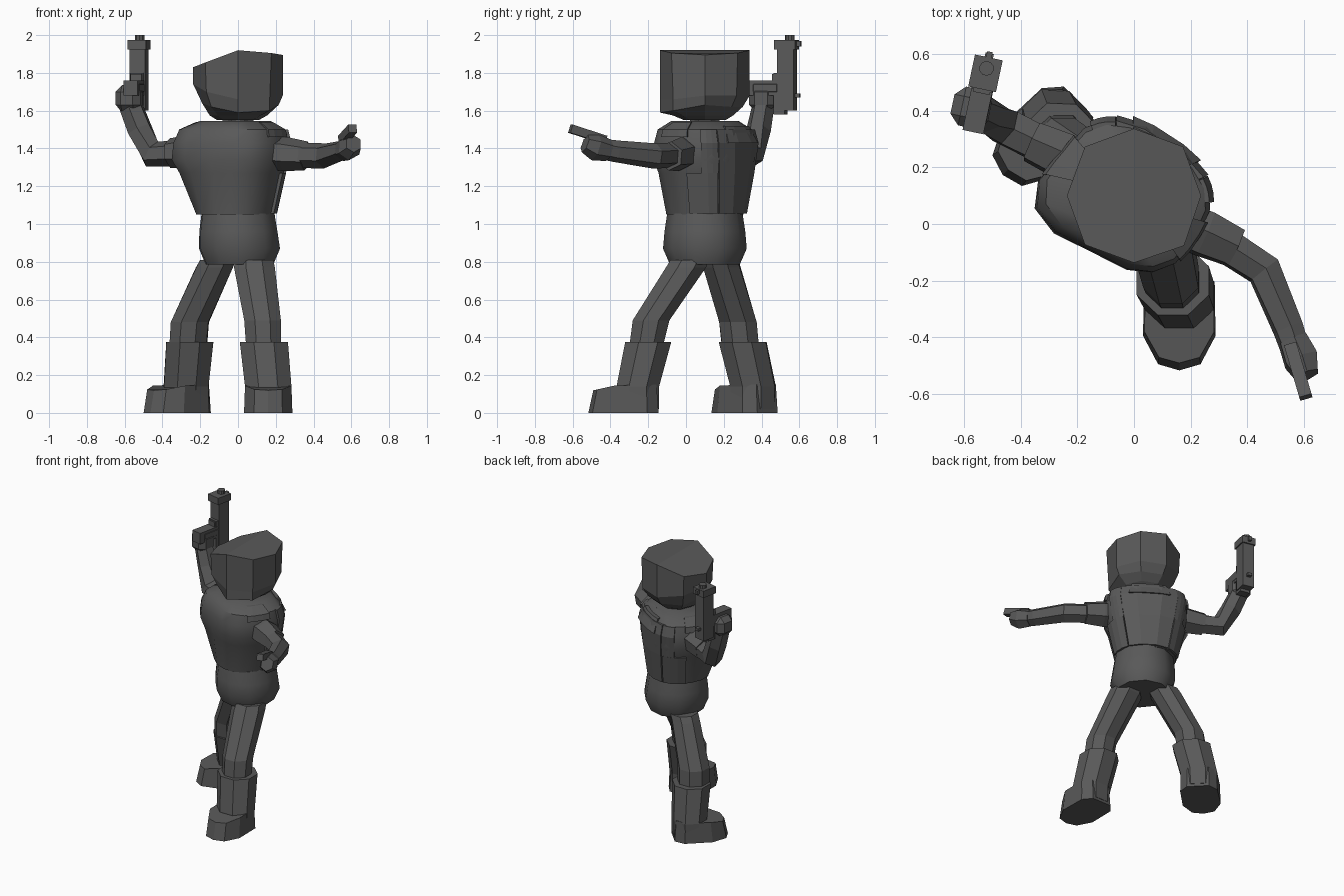
import bpy, bmesh
from math import sin, cos, radians, pi
from mathutils import Vector, Matrix

if "Cube" in bpy.data.objects:
    bpy.data.objects.remove(bpy.data.objects["Cube"])

dark = bpy.data.materials.new("dark_grey")
dark.diffuse_color = (.1, .1, .1, 1)
dark.use_nodes = True
dark.node_tree.nodes["Principled BSDF"].inputs["Base Color"].default_value = dark.diffuse_color


def finish(name, bm, smooth=None):
    bmesh.ops.recalc_face_normals(bm, faces=bm.faces[:])
    me = bpy.data.meshes.new(name)
    bm.to_mesh(me)
    bm.free()
    me.materials.append(dark)
    ob = bpy.data.objects.new(name, me)
    bpy.context.collection.objects.link(ob)
    if smooth:
        me.shade_smooth()
        me.set_sharp_from_angle(angle=radians(smooth))
    return ob


def loft(name, rings, smooth=None, caps=None):
    """Skin a list of point rings; caps optionally splits the last cap."""
    bm = bmesh.new()
    vs = [[bm.verts.new(p) for p in r] for r in rings]
    n = len(vs[0])
    for a, b in zip(vs, vs[1:]):
        for i in range(n):
            j = (i + 1) % n
            bm.faces.new((a[i], a[j], b[j], b[i]))
    bm.faces.new(vs[0])
    for idx in caps or [range(n)]:
        bm.faces.new([vs[-1][i] for i in idx])
    return finish(name, bm, smooth)


def flat_ring(x, y, z, rx, ry, n=8, yaw=0):
    m = Matrix.Rotation(radians(yaw), 2)
    out = []
    for i in range(n):
        t = 2 * pi * (i + .5) / n
        v = m @ Vector((rx * cos(t), ry * sin(t)))
        out.append(Vector((x + v.x, y + v.y, z)))
    return out


def tube(name, path, n=6):
    """Path entries: x, y, z, half width, half height."""
    pts = [Vector(p[:3]) for p in path]
    rings = []
    for i, p in enumerate(path):
        d = (pts[min(i + 1, len(pts) - 1)] - pts[max(i - 1, 0)]).normalized()
        side = d.cross(Vector((-0.5, -0.86, 0.75))).normalized()
        up = side.cross(d)
        rings.append([pts[i] + side * p[3] * cos(2 * pi * (k + .5) / n)
                      + up * p[4] * sin(2 * pi * (k + .5) / n) for k in range(n)])
    return loft(name, rings)


def box(name, size, loc, rot, bevel=0):
    bm = bmesh.new()
    bmesh.ops.create_cube(bm, size=1, matrix=Matrix.Diagonal((*size, 1)))
    if bevel:
        bmesh.ops.bevel(bm, geom=bm.edges[:], offset=bevel, segments=1, affect='EDGES')
    bmesh.ops.transform(bm, matrix=Matrix.Translation(loc) @ rot, verts=bm.verts[:])
    return finish(name, bm)


# Torso: superellipse sections (z, half width, half depth, power, chest bulge)
YAW = radians(-33)
TORSO = [(1.05, .205, .2, 2.2, 0), (1.27, .255, .225, 2.4, .17), (1.34, .28, .24, 2.6, .2),
         (1.43, .282, .235, 2.6, .17), (1.5, .268, .215, 2.6, .13), (1.545, .19, .165, 2.3, 0)]


def torso_point(t, z, off=0):
    for lo, hi in zip(TORSO, TORSO[1:]):
        if z <= hi[0]:
            break
    k = (z - lo[0]) / (hi[0] - lo[0])
    a, b, p, g = (lo[i] + (hi[i] - lo[i]) * k for i in (1, 2, 3, 4))
    c, s = cos(t), sin(t)
    v = Vector(((a + off) * abs(c) ** (2 / p) * (1 if c > 0 else -1),
                (b + off) * abs(s) ** (2 / p) * (1 if s > 0 else -1), 0))
    if c < 0 and s < 0:
        v *= 1 + g * sin(2 * t)
    v.rotate(Matrix.Rotation(YAW, 3, 'Z'))
    return v + Vector((-.015, .1, z))


loft("torso", [[torso_point(2 * pi * i / 16, r[0]) for i in range(16)] for r in TORSO], 40)


def vest_panel(name, d0, d1, zs, off):
    """Raised panel hugging the torso between two angles (90 = middle of back)."""
    ts = [radians(d0 + (d1 - d0) * i / 3) for i in range(4)]
    loft(name, [[torso_point(t, z, off) for t in ts] +
                [torso_point(t, z, -.02) for t in reversed(ts)] for z in zs])


vest_panel("vest_back", 55, 125, (1.055, 1.27, 1.43, 1.5), .014)
vest_panel("vest_collar", 68, 112, (1.43, 1.52), .022)
for i, s in enumerate((-1, 1)):
    vest_panel(f"vest_side_{i}", 90 + s * 37, 90 + s * 80, (1.055, 1.27), .012)
    vest_panel(f"vest_shoulder_{i}", 90 + s * 36, 90 + s * 60, (1.27, 1.43, 1.5), .01)
    vest_panel(f"shoulder_strap_{i}", 90 + s * 78, 90 + s * 108, (1.46, 1.5, 1.54), .012)

# Pelvis
loft("pelvis", [flat_ring(x, .1, z, r, r, 10, -33) for x, z, r in
                ((.008, .785, .185), (.008, .87, .222),
                 (.002, .96, .214), (0, 1.055, .2))], 40)

# Neck and faceted head with a flat, tilted top
loft("neck", [flat_ring(0, .1, z, .09, .085) for z in (1.52, 1.6)])


def head_ring(rad, zs):
    return [Vector((rad[i] * cos(i * pi / 4), .1 + rad[i] * sin(i * pi / 4), zs[i])) for i in range(8)]


R = .237
loft("head", [head_ring([.11] * 8, [1.55] * 8),
              head_ring([.155, .15, .15, .15, .15, .15, .17, .17], [1.575] * 8),
              head_ring([.215, .2, .2, .2, .19, .2, R, R],
                        [1.63, 1.62, 1.62, 1.62, 1.64, 1.62, 1.59, 1.6]),
              head_ring([R] * 8, [1.68, 1.68, 1.68, 1.71, 1.74, 1.7, 1.66, 1.66]),
              head_ring([R, .245, R, .245, R, .245, R, .25],
                        [1.895, 1.905, 1.92, 1.855, 1.83, 1.855, 1.92, 1.905])],
     caps=[(0, 1, 2, 6, 7), (2, 3, 4, 5, 6)])

# Legs: x, y, z, half width, half depth
LEGS = {"left": ([(.085, .02, .81, .11, .11), (.087, .0, .77, .117, .115),
                  (.13, -.185, .49, .105, .105), (.137, -.215, .33, .1, .095)],
                 (.137, -.2, .16, -.255), 0),
        "right": ([(-.105, .18, .81, .105, .1), (-.125, .19, .77, .11, .1),
                   (-.255, .275, .48, .105, .11), (-.265, .29, .33, .1, .11)],
                  (-.255, .3, -.275, .355), -46)}
FOOT = [(-.075, .11), (.075, .11), (.125, .05), (.128, -.14), (.075, -.24),
        (0, -.262), (-.075, -.24), (-.128, -.14), (-.125, .05)]
for side, (path, (tx, ty, ax, ay), yaw) in LEGS.items():
    loft(side + "_leg", [flat_ring(*p, 8, yaw) for p in path])
    loft(side + "_boot_shaft", [flat_ring(ax, ay, .02, .132, .12, 8, yaw),
                                flat_ring(ax, ay, .14, .133, .122, 8, yaw),
                                flat_ring(tx, ty, .375, .138, .132, 8, yaw)])
    m = Matrix.Rotation(radians(yaw), 3, 'Z')
    sole = [m @ Vector((x, y, 0)) + Vector((ax, ay, 0)) for x, y in FOOT]
    top = [m @ Vector((x * .96, y * .9, .15 + .2 * min(y + .11, 0))) + Vector((ax, ay, 0))
           for x, y in FOOT]
    loft(side + "_boot_foot", [sole, top])

# Outstretched arm with open hand
tube("left_sleeve", [(.14, .01, 1.38, .085, .085), (.25, -.035, 1.37, .092, .088),
                     (.36, -.085, 1.36, .078, .076)])
tube("left_arm", [(.3, -.06, 1.365, .068, .068), (.46, -.165, 1.36, .068, .066),
                  (.545, -.37, 1.385, .06, .055), (.565, -.43, 1.395, .058, .05)])
tube("left_hand", [(.56, -.41, 1.39, .06, .055), (.59, -.48, 1.405, .072, .065),
                   (.612, -.535, 1.425, .05, .045)])
aim = Vector((.05, -.17, .055)).to_track_quat('Y', 'Z').to_matrix().to_4x4()
box("left_finger", (.045, .2, .045), (.58, -.52, 1.475), aim)

# Raised arm with closed hand
tube("right_sleeve", [(-.15, .18, 1.39, .085, .085), (-.25, .24, 1.385, .092, .088),
                      (-.36, .29, 1.375, .08, .078)])
tube("right_arm", [(-.3, .265, 1.375, .07, .07), (-.455, .345, 1.37, .075, .072),
                   (-.52, .385, 1.5, .07, .066), (-.57, .41, 1.63, .066, .06)])
turn = Matrix.Rotation(radians(-12), 4, 'Z')
box("right_hand", (.135, .14, .14), (-.575, .41, 1.665), turn, .035)
box("right_thumb", (.065, .15, .06), (-.54, .425, 1.72), turn, .012)


# Pistol pointing up, placed in its own turned frame
def gun_part(name, size, x, y, z, bevel=0):
    return box(name, size, Vector((-.525, .53, 0)) + turn @ Vector((x, y, z)), turn, bevel)


gun_part("pistol_slide", (.085, .09, .36), 0, .005, 1.78)
gun_part("pistol_frame", (.07, .06, .22), 0, -.03, 1.69)
gun_part("pistol_muzzle_block", (.1, .115, .05), 0, .002, 1.95)
gun_part("pistol_grip", (.075, .22, .08), 0, -.1, 1.72)
gun_part("pistol_trigger_guard", (.06, .05, .05), 0, -.045, 1.77)
gun_part("pistol_rear_sight", (.03, .03, .02), 0, .06, 1.68)
gun_part("pistol_front_sight", (.02, .03, .03), 0, .065, 1.955)
c = Vector((-.525, .53, 0)) + turn @ Vector((0, .02, 0))
loft("pistol_barrel", [flat_ring(c.x, c.y, z, .026, .026, 10) for z in (1.93, 2.0)])
